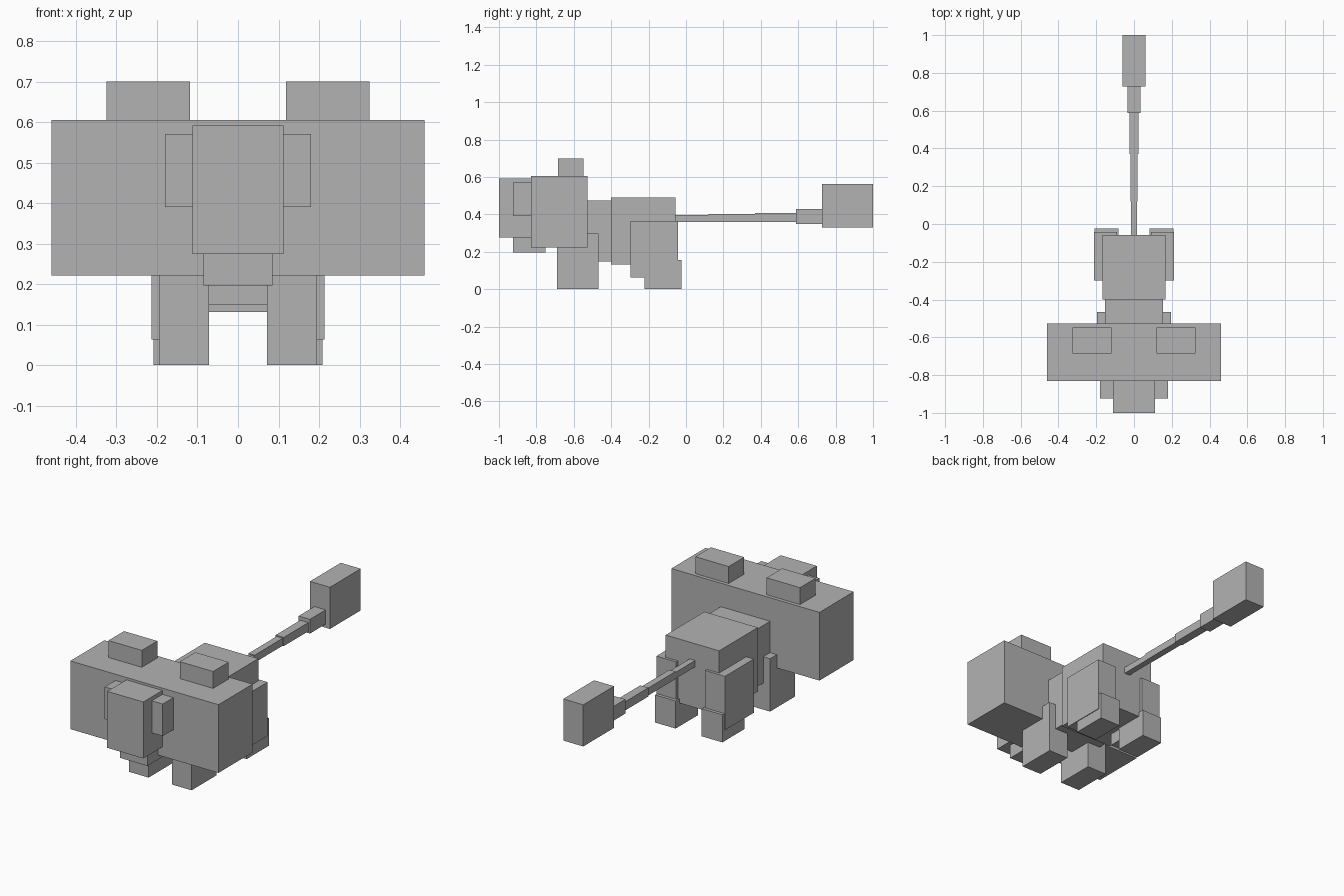
import bpy
import bmesh
from mathutils import Matrix, Vector

cube = bpy.data.objects.get("Cube")
if cube:
    bpy.data.objects.remove(cube, do_unlink=True)

# Single flat colour
GREY = (0.45, 0.45, 0.45, 1.0)
grey = bpy.data.materials.new("plain grey")
grey.use_nodes = True
grey.diffuse_color = GREY
grey.node_tree.nodes["Principled BSDF"].inputs["Base Color"].default_value = GREY


def block(name, x, y, z):
    """Box spanning the given (min, max) ranges."""
    lo, hi = (Vector(v) for v in zip(x, y, z))
    bm = bmesh.new()
    bmesh.ops.create_cube(bm, size=1.0)
    bm.transform(Matrix.Diagonal((*(hi - lo), 1.0)))
    mesh = bpy.data.meshes.new(name)
    bm.to_mesh(mesh)
    bm.free()
    mesh.materials.append(grey)
    obj = bpy.data.objects.new(name, mesh)
    obj.location = (lo + hi) / 2
    bpy.context.collection.objects.link(obj)
    return obj


def centred(name, half_width, y, z):
    return block(name, (-half_width, half_width), y, z)


def pair(name, x, y, z):
    block("left_" + name, x, y, z)
    block("right_" + name, (-x[1], -x[0]), y, z)


# Head and mane
centred("mane", 0.46, (-0.83, -0.527), (0.222, 0.605))
centred("head", 0.112, (-1.0, -0.80), (0.275, 0.592))
centred("jaw", 0.085, (-0.925, -0.75), (0.197, 0.30))
pair("cheek", (0.10, 0.18), (-0.925, -0.81), (0.39, 0.57))
pair("ear", (0.118, 0.325), (-0.685, -0.547), (0.58, 0.70))

# Body
centred("chest", 0.153, (-0.60, -0.38), (0.149, 0.473))
centred("hindquarters", 0.166, (-0.40, -0.057), (0.131, 0.49))

# Legs
pair("front_leg", (0.072, 0.195), (-0.69, -0.467), (0.0, 0.297))
pair("thigh", (0.09, 0.213), (-0.298, -0.042), (0.063, 0.365))
pair("hind_foot", (0.081, 0.209), (-0.222, -0.024), (0.0, 0.155))

# Tail: half width, y range, z range for each segment
tail = [
    (0.017, (-0.08, 0.125), (0.360, 0.396)),
    (0.019, (0.12, 0.375), (0.360, 0.402)),
    (0.025, (0.37, 0.60), (0.359, 0.408)),
    (0.035, (0.588, 0.74), (0.349, 0.429)),
]
for i, (half_width, y, z) in enumerate(tail, 1):
    centred(f"tail_segment_{i}", half_width, y, z)
centred("tail_tuft", 0.062, (0.727, 1.0), (0.329, 0.563))
